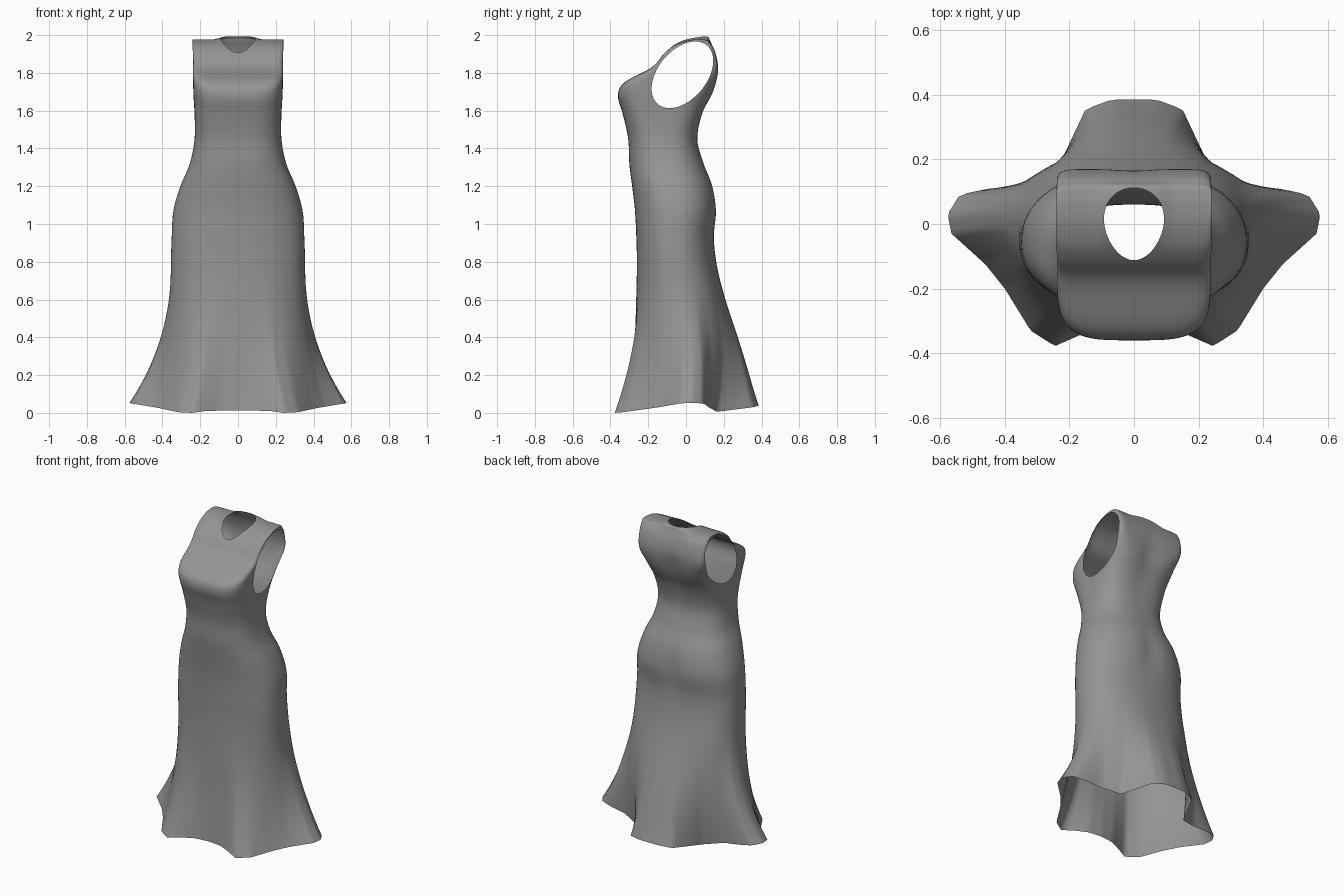
import bpy, bmesh, math
from mathutils import Vector

cube = bpy.data.objects.get("Cube")
if cube:
    bpy.data.objects.remove(cube)

SEGMENTS, STEPS = 144, 5
FLARE = 0.75          # height where the skirt starts to flare
HIP_X, HIP_Y, MID_Y = 0.36, 0.24, -0.03

# Body sections: height, half width, front y, back y, squareness
SECTIONS = [
    (0.0, 0.36, -0.262, 0.27, 2.3), (0.2, 0.36, -0.262, 0.265, 2.3),
    (0.4, 0.36, -0.262, 0.24, 2.3), (0.62, 0.357, -0.262, 0.197, 2.3),
    (0.8, 0.355, -0.26, 0.16, 2.3), (0.93, 0.351, -0.263, 0.15, 2.3),
    (1.07, 0.342, -0.27, 0.165, 2.3), (1.2, 0.305, -0.285, 0.142, 2.4),
    (1.32, 0.255, -0.3, 0.093, 2.5), (1.45, 0.23, -0.306, 0.06, 2.8),
    (1.58, 0.23, -0.334, 0.086, 3.4), (1.68, 0.236, -0.36, 0.137, 4),
    (1.75, 0.238, -0.325, 0.16, 6), (1.83, 0.24, -0.18, 0.17, 12),
    (1.905, 0.24, -0.114, 0.156, 14), (1.965, 0.24, -0.04, 0.13, 14),
    (1.992, 0.24, 0.015, 0.114, 14), (2.0, 0.24, 0.07, 0.07, 14),
]

# Fluted hem, left half from the front centre to the back centre
HEM = [
    (0, -0.3, 0.012), (0.09, -0.31, 0.012), (0.17, -0.345, 0.01),
    (0.245, -0.378, 0), (0.32, -0.33, 0.004), (0.4, -0.2, 0.022),
    (0.46, -0.125, 0.033), (0.565, -0.03, 0.05), (0.577, 0.03, 0.053),
    (0.54, 0.09, 0.05), (0.46, 0.108, 0.04), (0.36, 0.118, 0.03),
    (0.24, 0.165, 0.006), (0.15, 0.355, 0.03), (0.07, 0.385, 0.038),
    (0, 0.385, 0.038),
]


def spline(rows, steps):
    """Smooth interpolation through rows of values."""
    out = []
    for i in range(len(rows) - 1):
        p0, p1 = rows[max(i - 1, 0)], rows[i]
        p2, p3 = rows[i + 1], rows[min(i + 2, len(rows) - 1)]
        for s in range(steps):
            t = s / steps
            out.append([b + t * ((c - a) + t * ((2 * a - 5 * b + 4 * c - d)
                        + t * (3 * b - a - 3 * c + d))) / 2
                        for a, b, c, d in zip(p0, p1, p2, p3)])
    return out + [list(rows[-1])]


hem_polar = [(math.atan2((y - MID_Y) / HIP_Y, x / HIP_X), Vector((x, y, z)))
             for x, y, z in HEM]


def hem_point(angle):
    """Hem position in a direction, mirrored across x."""
    c, s = math.cos(angle), math.sin(angle)
    a = math.atan2(s, abs(c))
    side = 1 if c >= 0 else -1
    point = hem_polar[-1][1]
    for (a0, p0), (a1, p1) in zip(hem_polar, hem_polar[1:]):
        if a <= a1:
            point = p0.lerp(p1, max(0, (a - a0) / (a1 - a0)))
            break
    return Vector((side * point.x, point.y, point.z))


def bump(value, centre, width):
    return math.exp(-((value - centre) / width) ** 2)


def ring(bm, z, half, front, back, power):
    """One closed section of the dress."""
    verts = []
    flare = max(0, 1 - z / FLARE) ** 2
    for i in range(SEGMENTS):
        angle = math.tau * i / SEGMENTS
        c, s = math.cos(angle), math.sin(angle)
        r = (abs(c) ** power + abs(s) ** power) ** (-1 / power)
        p = Vector((half * r * c, (front + back) / 2 + (back - front) / 2 * r * s, z))
        # groove down the middle of the seat and the upper back
        if s > 0:
            p.y -= 0.012 * bump(p.x, 0, 0.07) * (bump(z, 1.07, 0.12) + bump(z, 1.72, 0.12))
        # shoulders sit a little below the back of the neck
        p.z -= 0.022 * min(1, abs(p.x) / 0.12) ** 2 * max(0, (z - 1.94) / 0.06)
        if flare:
            hem = hem_point(angle)
            p = p.lerp(Vector((hem.x, hem.y, z + hem.z)), flare)
        verts.append(bm.verts.new(p))
    return verts


def cut(bm, rule):
    """Trim away the region where the rule is negative, with a clean edge."""
    d = {v: rule(v.co) for v in bm.verts}
    for e in list(bm.edges):
        a, b = e.verts
        if d[a] * d[b] < 0:
            new = bmesh.utils.edge_split(e, a, d[a] / (d[a] - d[b]))[1]
            d[new] = 0
    for f in list(bm.faces):
        on = [v for v in f.verts if d[v] == 0]
        if len(on) == 2 and not bm.edges.get(on):
            bmesh.utils.face_split(f, on[0], on[1])
    bmesh.ops.delete(bm, geom=[v for v in bm.verts if d[v] < 0], context='VERTS')


def armhole(p):
    y, z = p.y + 0.019, p.z - 1.79
    along, across = 0.64 * y + 0.77 * z, 0.77 * y - 0.64 * z
    return max(math.hypot(along / 0.203, across / 0.129) - 1, (0.212 - abs(p.x)) * 8)


def neckline(p):
    return max(math.hypot(p.x / (0.092 + 0.12 * p.y), p.y / 0.112) - 1, 1.8 - p.z)


# Dress shell
bm = bmesh.new()
rings = [ring(bm, *row) for row in spline(SECTIONS, STEPS)]
for low, high in zip(rings, rings[1:]):
    for i in range(SEGMENTS):
        j = (i + 1) % SEGMENTS
        bm.faces.new((low[i], low[j], high[j], high[i]))
bmesh.ops.remove_doubles(bm, verts=bm.verts[:], dist=0.0002)
bmesh.ops.recalc_face_normals(bm, faces=bm.faces[:])

# Openings
cut(bm, armhole)
cut(bm, neckline)

mesh = bpy.data.meshes.new("dress")
bm.to_mesh(mesh)
bm.free()
dress = bpy.data.objects.new("dress", mesh)
bpy.context.collection.objects.link(dress)

# Grey cloth
cloth = bpy.data.materials.new("grey_cloth")
cloth.use_nodes = True
colour = (0.3, 0.3, 0.3, 1)
cloth.diffuse_color = colour
cloth.node_tree.nodes["Principled BSDF"].inputs["Base Color"].default_value = colour
mesh.materials.append(cloth)

for poly in mesh.polygons:
    poly.use_smooth = True
